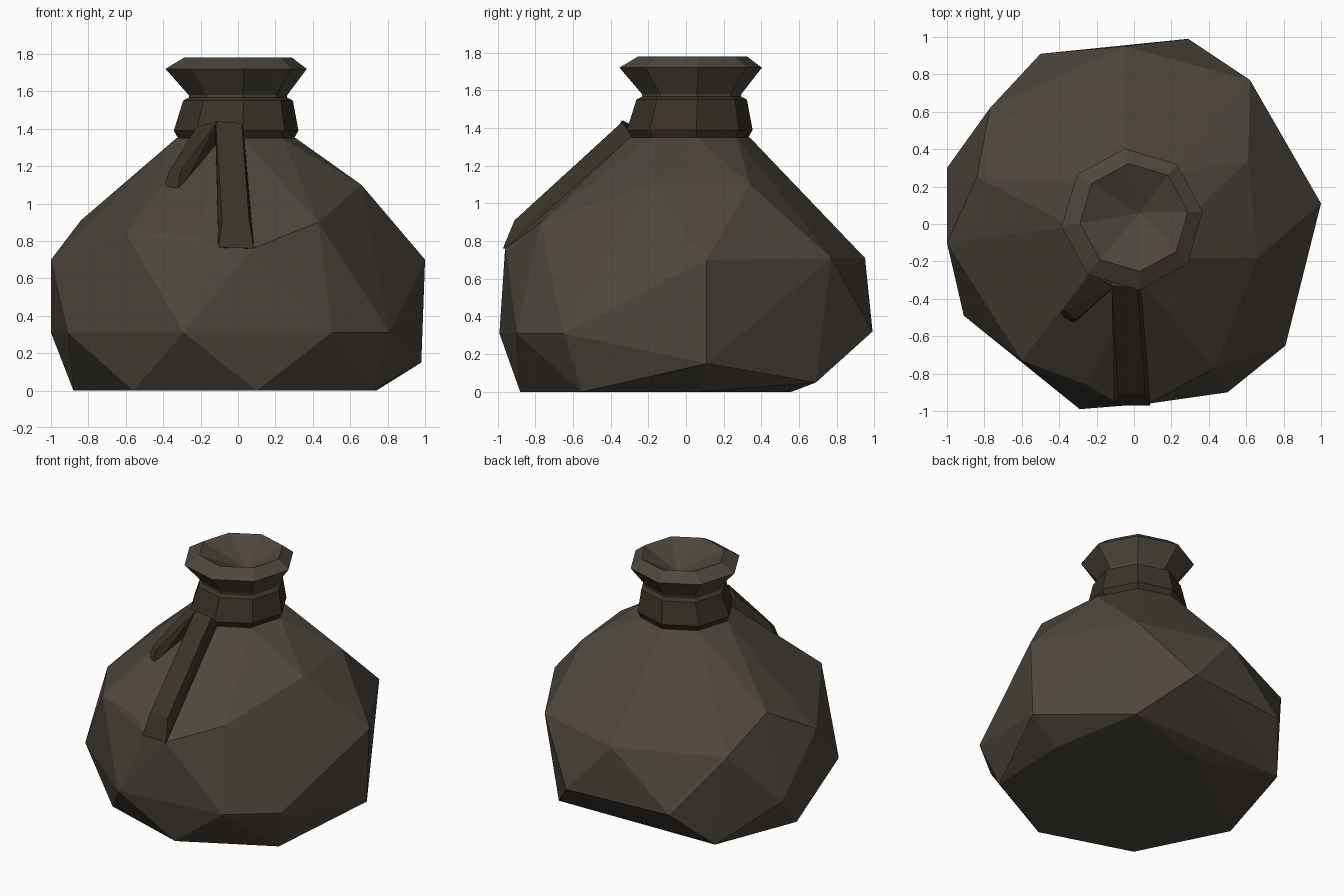
import bpy, bmesh
from math import cos, sin, radians


def material(name, rgb):
    m = bpy.data.materials.new(name)
    m.diffuse_color = (*rgb, 1)
    return m


CLOTH = material("cloth", (0.075, 0.063, 0.049))
ROPE = material("rope", (0.042, 0.033, 0.023))


def finish(bm, name, mat):
    bmesh.ops.recalc_face_normals(bm, faces=bm.faces)
    me = bpy.data.meshes.new(name)
    bm.to_mesh(me)
    bm.free()
    me.materials.append(mat)
    ob = bpy.data.objects.new(name, me)
    bpy.context.collection.objects.link(ob)
    return ob


def ring(cx, cy, r, z, n=8):
    return [(cx + r * cos(radians(6 + 360 / n * i)),
             cy + r * sin(radians(6 + 360 / n * i)), z) for i in range(n)]


def hull(name, pts, mat):
    bm = bmesh.new()
    for p in pts:
        bm.verts.new(p)
    res = bmesh.ops.convex_hull(bm, input=bm.verts)
    loose = [v for v in bm.verts if not v.link_faces]
    bmesh.ops.delete(bm, geom=loose, context='VERTS')
    return finish(bm, name, mat)


def lathe(name, rings, mat, apex=None):
    bm = bmesh.new()
    rows = [[bm.verts.new(p) for p in ring(*r)] for r in rings]
    for a, b in zip(rows, rows[1:]):
        for i in range(8):
            j = (i + 1) % 8
            bm.faces.new((a[i], a[j], b[j], b[i]))
    if apex:
        tip = bm.verts.new(apex)
        for i in range(8):
            bm.faces.new((rows[-1][i], rows[-1][(i + 1) % 8], tip))
    return finish(bm, name, mat)


# Faceted sack body: base, low belly, high belly and shoulder points
base = [(0.74, 0.07, 0), (0.72, -0.55, 0), (0.10, -0.88, 0), (-0.56, -0.67, 0),
        (-0.88, -0.04, 0), (-0.70, 0.66, 0.05), (-0.08, 0.56, 0), (0.56, 0.69, 0.05)]
low = [(0.98, 0.11, 0.15), (0.81, -0.65, 0.31), (0.50, -0.90, 0.31), (-0.29, -0.99, 0.31),
       (-0.91, -0.49, 0.31), (-1.0, 0.30, 0.31), (-0.50, 0.91, 0.31), (0.29, 0.99, 0.32)]
high = [(1.0, 0.11, 0.70), (0.62, 0.77, 0.71), (-0.05, 0.95, 0.71), (-0.77, 0.62, 0.70),
        (-1.0, -0.10, 0.70), (-0.10, -0.95, 0.77), (0.08, -0.96, 0.76)]
shoulder = [(0.66, -0.18, 1.10), (0.61, 0.34, 1.10), (-0.84, 0.25, 0.91),
            (-0.60, -0.73, 0.84), (-0.25, -0.86, 0.84), (0.43, -0.77, 0.90)]
hull("sack_body", base + low + high + shoulder + ring(-0.01, 0.02, 0.32, 1.35), CLOTH)

# Rope band around the neck
lathe("neck_band", [(-0.01, 0.02, 0.31, 1.345), (-0.01, 0.02, 0.335, 1.39),
                    (0, 0.03, 0.295, 1.55), (0, 0.03, 0.25, 1.575)], ROPE)

# Flared mouth with a gathered hollow
lathe("sack_mouth", [(0, 0.03, 0.26, 1.55), (0, 0.03, 0.265, 1.58), (-0.01, 0.025, 0.38, 1.72),
                     (0, 0.035, 0.29, 1.78)], CLOTH, apex=(0.03, 0.06, 1.64))

# Hanging rope ends
hull("long_rope_end", [(-0.12, -0.33, 1.44), (0.02, -0.34, 1.43), (-0.12, -0.25, 1.32), (0.04, -0.25, 1.32),
                       (-0.085, -0.91, 0.91), (0.06, -0.91, 0.91),
                       (-0.105, -0.97, 0.765), (0.085, -0.97, 0.76),
                       (-0.105, -0.85, 0.76), (0.085, -0.85, 0.76)], ROPE)
hull("short_rope_end", [(-0.22, -0.27, 1.41), (-0.11, -0.34, 1.44), (-0.22, -0.24, 1.30), (-0.11, -0.28, 1.30),
                        (-0.37, -0.46, 1.17), (-0.31, -0.51, 1.17),
                        (-0.41, -0.49, 1.05), (-0.325, -0.535, 1.04)], ROPE)
